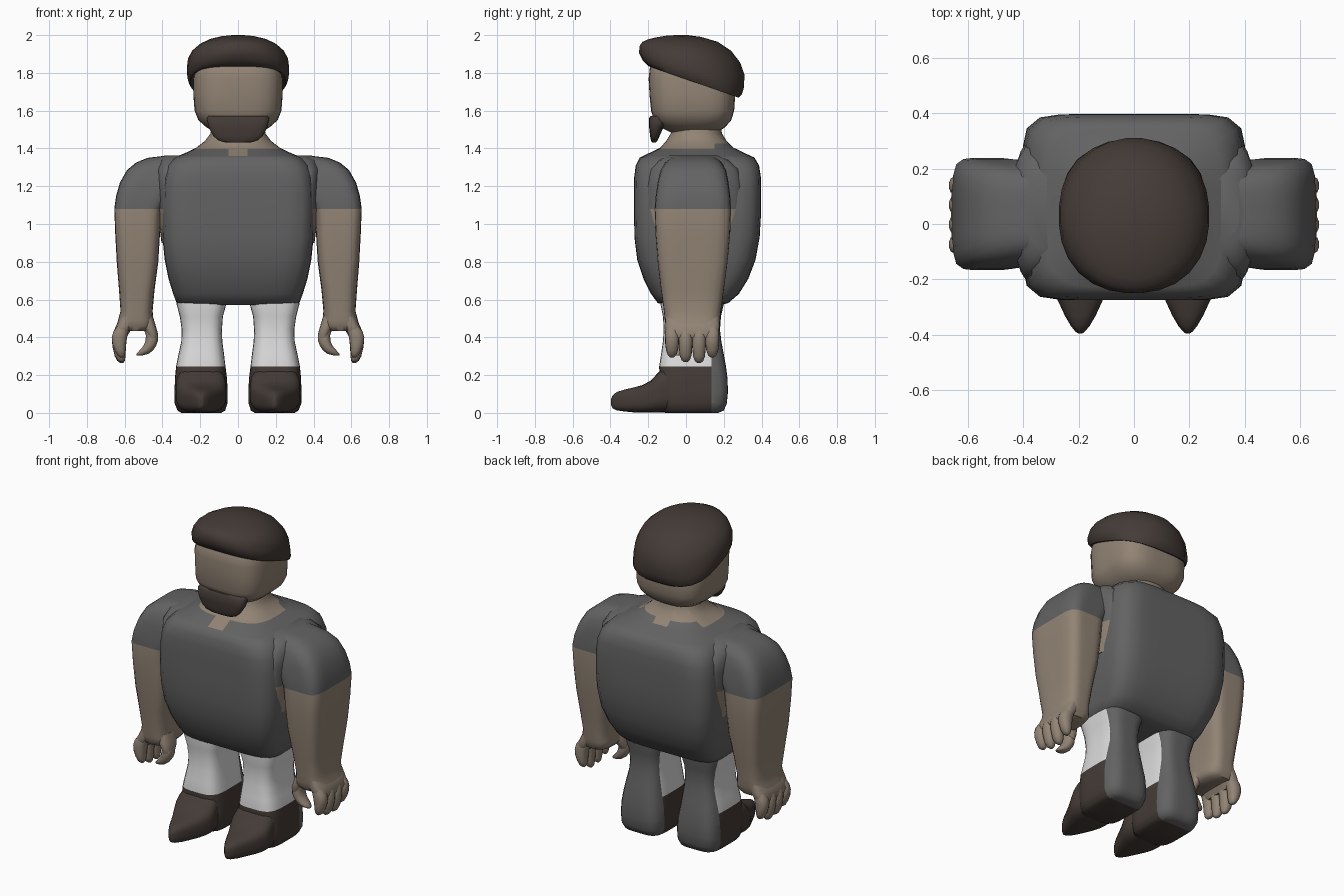
import bpy, bmesh, math
from mathutils import Vector


def material(name, rgb):
    m = bpy.data.materials.new(name)
    m.diffuse_color = (*rgb, 1)
    return m


SHIRT = material("shirt grey", (0.125, 0.125, 0.125))
SKIN = material("skin", (0.29, 0.232, 0.178))
BROWN = material("dark brown", (0.058, 0.044, 0.038))
WHITE = material("trouser white", (0.72, 0.72, 0.72))


def loft(name, rings, mats, seg=32, along_y=False, cuts=(), rule=None, mirror=False):
    """Rings: (x0, x1, y0, y1, z, squareness, tilt). Cuts: (axis, value)."""
    bm = bmesh.new()
    loops = []
    for x0, x1, y0, y1, z, n, *tilt in rings:
        cx, cy, hx, hy = (x0 + x1) / 2, (y0 + y1) / 2, (x1 - x0) / 2, (y1 - y0) / 2
        loop = []
        for i in range(seg):
            a = 2 * math.pi * (i + 0.5) / seg
            c, s = math.cos(a), math.sin(a)
            r = (abs(c) ** n + abs(s) ** n) ** (-1 / n)
            p = (cx + hx * r * c, cy + hy * r * s, z + (tilt[0] if tilt else 0) * hy * r * s)
            loop.append(bm.verts.new((p[0], p[2], p[1]) if along_y else p))
        loops.append(loop)
    for a, b in zip(loops, loops[1:]):
        for i in range(seg):
            j = (i + 1) % seg
            bm.faces.new((a[i], a[j], b[j], b[i]))
    bm.faces.new(loops[0])
    bm.faces.new(loops[-1])
    bmesh.ops.recalc_face_normals(bm, faces=bm.faces[:])
    # Clean colour borders
    for axis, value in cuts:
        co, no = Vector((0, 0, 0)), Vector((0, 0, 0))
        co[axis], no[axis] = value, 1
        bmesh.ops.bisect_plane(bm, geom=bm.verts[:] + bm.edges[:] + bm.faces[:],
                               plane_co=co, plane_no=no, dist=1e-5)
    if rule:
        for f in bm.faces:
            f.material_index = rule(f.calc_center_median())
    me = bpy.data.meshes.new(name)
    bm.to_mesh(me)
    bm.free()
    for m in mats:
        me.materials.append(m)
    ob = bpy.data.objects.new(name, me)
    bpy.context.collection.objects.link(ob)
    bpy.ops.object.select_all(action='DESELECT')
    ob.select_set(True)
    bpy.context.view_layer.objects.active = ob
    bpy.ops.object.shade_smooth_by_angle(angle=math.radians(55))
    if mirror:
        ob.modifiers.new("Mirror", 'MIRROR').use_mirror_merge = False
    return ob


def sym(hx, y0, y1, z, n, tilt=0):
    return (-hx, hx, y0, y1, z, n, tilt)


# Torso and neck, skin above the collar with small notches front and back
def collar(c):
    edge = 1.425 if c.y > 0.15 else 1.398
    if abs(c.x) < 0.05:
        edge = 1.36 if c.y < 0 else 1.398
    return 1 if c.z > edge else 0


loft("torso", [
    sym(.29, -.11, .18, .57, 4), sym(.325, -.15, .225, .582, 5), sym(.343, -.185, .28, .63, 5.5),
    sym(.368, -.225, .33, .71, 6), sym(.388, -.258, .368, .81, 7), sym(.40, -.273, .39, .93, 7.5),
    sym(.402, -.275, .397, 1.05, 8), sym(.40, -.275, .397, 1.17, 8), sym(.392, -.274, .396, 1.25, 7.5),
    sym(.375, -.266, .387, 1.31, 6.5), sym(.338, -.245, .362, 1.352, 5), sym(.275, -.19, .305, 1.378, 4),
    sym(.22, -.135, .25, 1.405, 3), sym(.175, -.105, .215, 1.44, 2.5),
    sym(.145, -.08, .19, 1.48, 2.3), sym(.14, -.075, .185, 1.54, 2.2)],
    (SHIRT, SKIN), seg=48,
    cuts=((2, 1.36), (2, 1.398), (2, 1.425), (0, -.05), (0, .05), (1, .15)), rule=collar)

# Head
loft("head", [
    sym(.11, -.08, .16, 1.485, 2.5), sym(.165, -.13, .205, 1.51, 3), sym(.21, -.17, .24, 1.55, 3.5),
    sym(.23, -.185, .255, 1.60, 3.7), sym(.236, -.193, .26, 1.68, 3.4), sym(.236, -.198, .25, 1.77, 3.4),
    sym(.225, -.19, .22, 1.84, 3.2), sym(.18, -.14, .16, 1.90, 3)], (SKIN,), seg=36)

# Hair cap, sloping down to the back
loft("hair", [
    sym(.20, -.14, .22, 1.765, 2.8, -.35), sym(.252, -.198, .278, 1.752, 3, -.35),
    sym(.266, -.228, .296, 1.775, 2.6, -.34), sym(.272, -.25, .308, 1.815, 2.25, -.33),
    sym(.266, -.246, .311, 1.868, 2.05, -.28), sym(.245, -.232, .288, 1.91, 2, -.21),
    sym(.205, -.20, .24, 1.948, 2, -.14), sym(.15, -.15, .17, 1.977, 2, -.08),
    sym(.085, -.10, .08, 1.994, 2, -.04), sym(.03, -.05, .01, 2.0, 2)], (BROWN,), seg=28)

# Beard
loft("beard", [
    sym(.158, -.188, -.08, 1.572, 3.5), sym(.165, -.196, -.09, 1.56, 3.5),
    sym(.155, -.195, -.12, 1.51, 3.5), sym(.13, -.19, -.14, 1.465, 3.2),
    sym(.105, -.186, -.15, 1.443, 3), sym(.07, -.18, -.16, 1.432, 2.5)], (BROWN,), seg=28)


# Arms with short sleeves, and the fillet joining each to the torso
def sleeve(c):
    return 1 if c.z > 1.08 else 0


loft("arm", [
    (.20, .38, -.05, .13, 1.362, 3), (.20, .48, -.08, .16, 1.35, 3.5),
    (.22, .54, -.11, .19, 1.325, 4), (.25, .588, -.135, .212, 1.285, 5),
    (.30, .625, -.15, .225, 1.22, 5.5), (.36, .645, -.16, .234, 1.15, 6),
    (.405, .655, -.166, .238, 1.08, 6), (.413, .65, -.162, .234, .95, 5.5),
    (.422, .642, -.15, .22, .80, 5), (.442, .63, -.132, .20, .65, 4),
    (.452, .622, -.117, .185, .54, 3.5), (.448, .635, -.112, .18, .49, 3.5),
    (.445, .645, -.107, .174, .46, 3.5), (.465, .625, -.09, .158, .434, 3)],
    (SKIN, SHIRT), seg=36, mirror=True, rule=sleeve)
loft("arm_joint", [
    (.33, .405, -.17, .25, .90, 3), (.33, .415, -.19, .27, .98, 2.5), (.32, .428, -.205, .29, 1.08, 2.2),
    (.31, .438, -.205, .295, 1.20, 2.2), (.30, .445, -.185, .275, 1.29, 2.2),
    (.25, .43, -.14, .225, 1.338, 2.2), (.22, .39, -.09, .17, 1.362, 2.2)],
    (SKIN, SHIRT), seg=28, mirror=True, rule=sleeve)

# Hand sides that carry the fingers and the thumb
loft("knuckles", [
    (.53, .622, -.108, .176, .51, 3.5), (.55, .644, -.109, .177, .465, 3.5),
    (.575, .661, -.107, .175, .425, 3.2), (.59, .655, -.095, .163, .40, 3)],
    (SKIN,), seg=28, mirror=True)
loft("thumb_base", [
    (.45, .53, -.09, .06, .51, 2.8), (.435, .505, -.098, .04, .46, 2.6),
    (.424, .485, -.095, .015, .42, 2.4), (.425, .478, -.088, .0, .395, 2.2)],
    (SKIN,), seg=24, mirror=True)


# Fingers curl inward on the outer side, the thumb on the inner side
def digit(name, y, r, path):
    loft(name, [(x - w, x + w, y - r * k, y + r * k, z, 2.4) for x, z, w, k in path],
         (SKIN,), seg=14, mirror=True)


for i, (y, drop) in enumerate(((-.074, .03), (-.002, .005), (.069, 0), (.139, .03))):
    digit(f"finger_{i + 1}", y, .037, [
        (.605, .46, .034, .8), (.62, .43, .04, 1), (.628, .40, .041, 1), (.629, .35 + drop / 2, .036, .97),
        (.624, .30 + drop, .029, .85), (.619, .275 + drop, .02, .6), (.615, .264 + drop, .008, .25)])
digit("thumb", -.045, .044, [
    (.468, .45, .033, .9), (.455, .41, .033, 1), (.457, .38, .033, 1), (.467, .355, .034, .95),
    (.486, .33, .036, .85), (.506, .312, .032, .65), (.522, .304, .015, .35)])


# Legs: white trousers, brown shoe below, grey strip down the back
def leg_colour(c):
    return 2 if c.y > .135 else (1 if c.z < .245 else 0)


loft("leg", [
    (.09, .30, -.11, .17, .0, 4), (.068, .32, -.125, .20, .012, 4.5), (.056, .335, -.13, .216, .05, 5),
    (.055, .336, -.135, .222, .11, 5), (.058, .334, -.14, .22, .18, 4.5),
    (.066, .328, -.142, .212, .245, 4), (.074, .315, -.132, .20, .31, 4),
    (.083, .30, -.122, .187, .38, 4), (.085, .298, -.118, .18, .44, 4),
    (.08, .308, -.122, .185, .51, 4), (.062, .325, -.135, .20, .575, 4), (.06, .33, -.13, .20, .64, 4)],
    (WHITE, BROWN, SHIRT), seg=32, mirror=True, cuts=((1, .135), (2, .245)), rule=leg_colour)

# Pointed toes, lofted from heel to tip
loft("shoe_toe", [
    (.075, .318, .004, .24, -.06, 4), (.064, .328, .003, .234, -.125, 3.6),
    (.063, .328, .002, .205, -.155, 3.4), (.072, .319, .001, .172, -.185, 3.4),
    (.093, .297, .001, .147, -.23, 3.4),
    (.115, .273, .003, .134, -.28, 3.2), (.138, .25, .008, .122, -.33, 3),
    (.16, .228, .014, .11, -.368, 2.7), (.178, .211, .024, .092, -.389, 2.3),
    (.188, .2, .04, .075, -.396, 2)], (BROWN,), seg=28, along_y=True, mirror=True)
